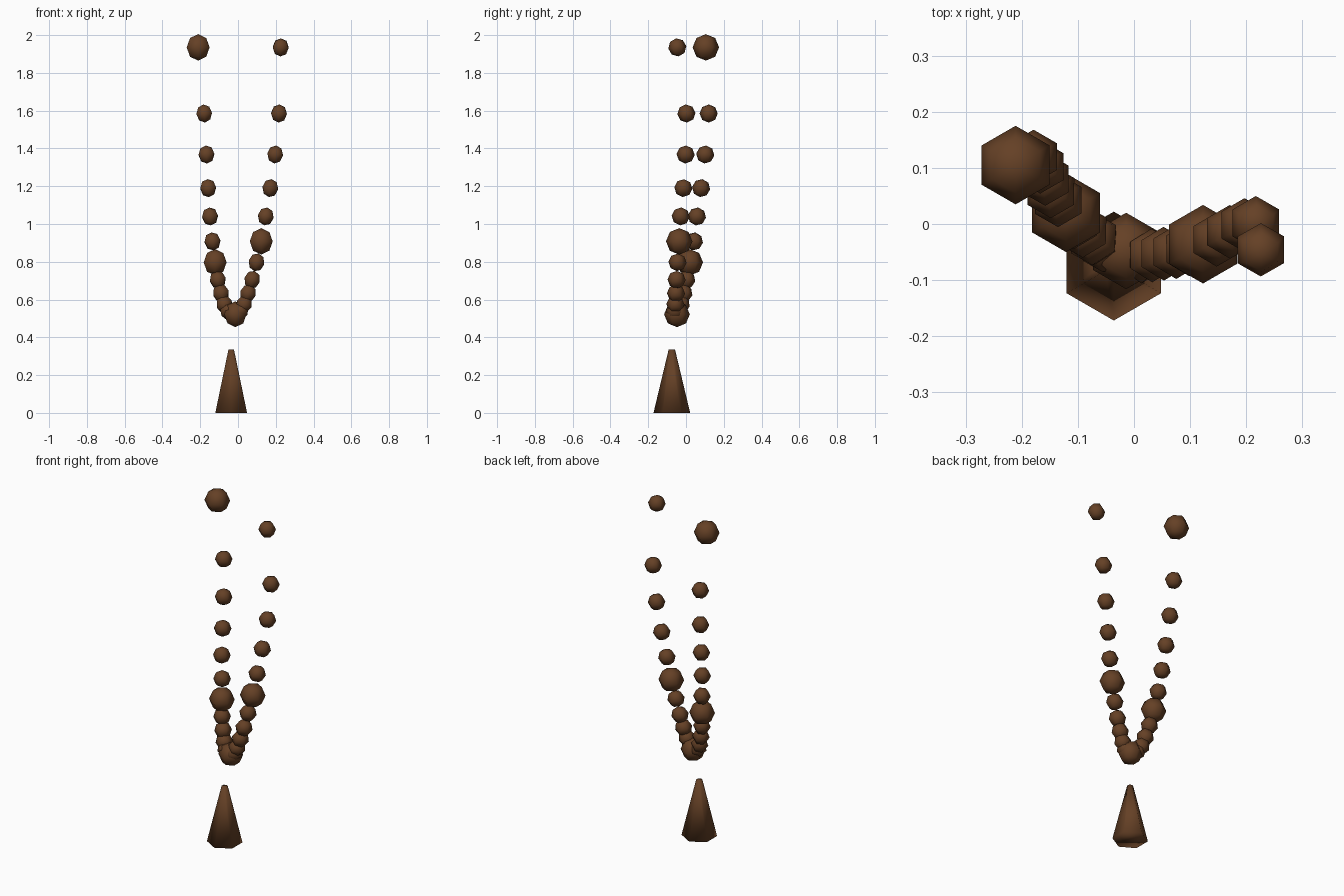
import bpy, math
from mathutils import Vector

if "Cube" in bpy.data.objects:
    bpy.data.objects.remove(bpy.data.objects["Cube"])

brown = bpy.data.materials.new("dark brown")
brown.diffuse_color = (0.13, 0.052, 0.019, 1)
brown.use_nodes = True
brown.node_tree.nodes["Principled BSDF"].inputs["Base Color"].default_value = brown.diffuse_color


def finish(name):
    ob = bpy.context.object
    ob.name = name
    ob.data.materials.append(brown)
    bpy.ops.object.shade_smooth()
    return ob


def ball(name, pos, r, axis=None):
    """Six-sided low-poly ball, its pole leaning along the given axis."""
    bpy.ops.mesh.primitive_uv_sphere_add(segments=6, ring_count=4, radius=r, location=pos)
    ob = finish(name)
    if axis is not None:
        ob.rotation_mode = 'QUATERNION'
        ob.rotation_quaternion = Vector((0, 0, 1)).rotation_difference(axis)


# tapered six-sided foot
bpy.ops.mesh.primitive_cone_add(vertices=6, radius1=0.097, radius2=0.017, depth=0.335,
                                location=(-0.036, -0.075, 0.1675))
finish("tapered_foot")

# ball where the two branches meet
BIG, SMALL = 0.068, 0.048
ball("fork_ball", (-0.014, -0.048, 0.522), BIG)

# heights shared by both branches, bottom to top
heights = [0.54, 0.575, 0.633, 0.705, 0.797, 0.908, 1.04, 1.19, 1.368, 1.585, 1.935]
left = [(-0.052, -0.04), (-0.072, -0.027), (-0.09, -0.013), (-0.107, 0.002), (-0.121, 0.02),
        (-0.135, 0.042), (-0.148, 0.058), (-0.158, 0.08), (-0.167, 0.102), (-0.179, 0.12),
        (-0.211, 0.105)]
right = [(0.013, -0.058), (0.032, -0.056), (0.053, -0.053), (0.075, -0.05), (0.098, -0.045),
         (0.123, -0.036), (0.147, -0.028), (0.171, -0.014), (0.197, -0.002), (0.217, 0.002),
         (0.226, -0.046)]

# bead chains with a few larger beads
for side, path, large in (("left", left, {4, 10}), ("right", right, {5})):
    pts = [Vector((x, y, z)) for (x, y), z in zip(path, heights)]
    for i, p in enumerate(pts):
        if i in large:
            ball(f"{side}_large_bead", p, 0.07)
        else:
            lean = (pts[min(i + 1, 10)] - pts[max(i - 1, 0)]).normalized()
            ball(f"{side}_bead", p, SMALL, lean)
